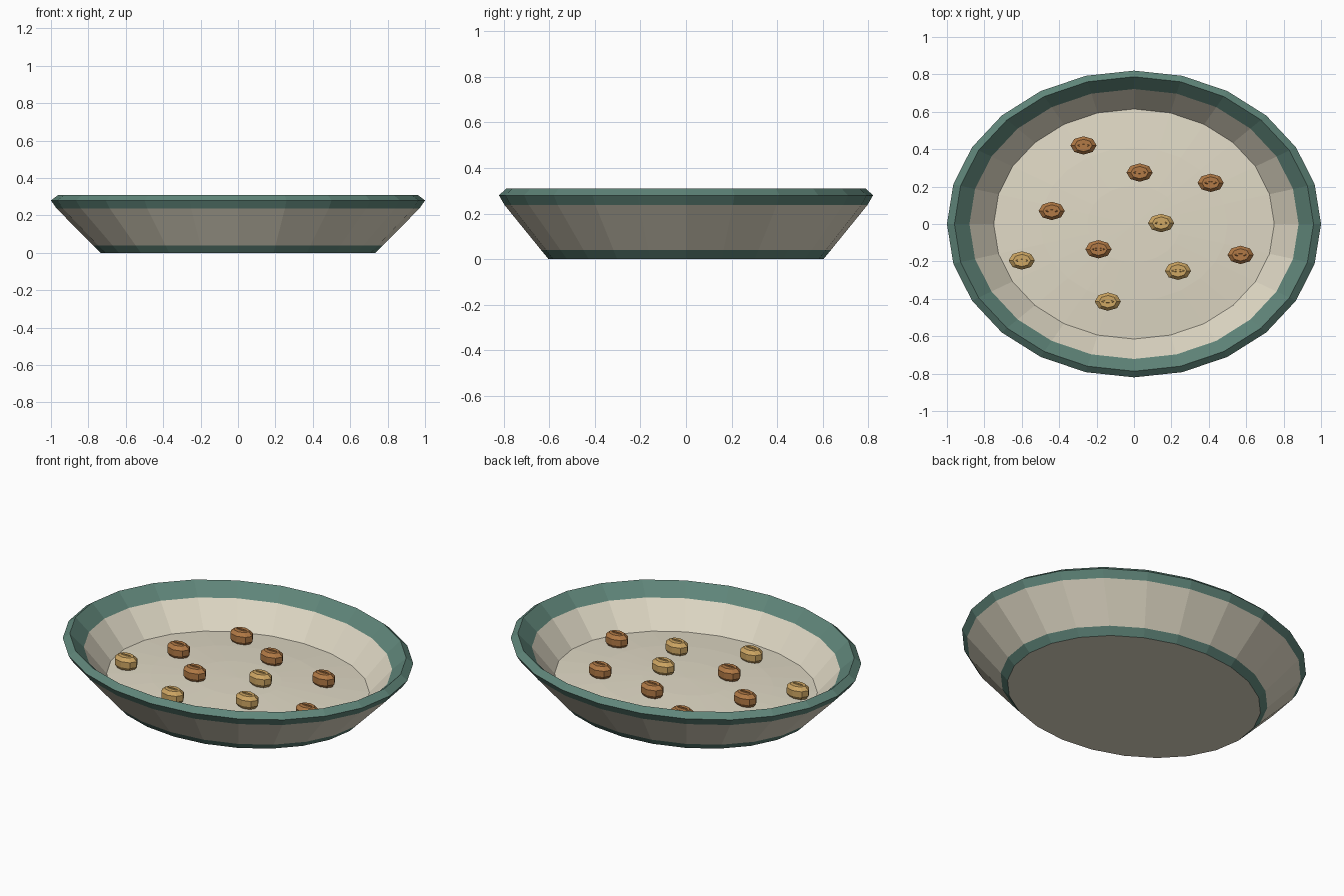
import bpy, bmesh, math

if "Cube" in bpy.data.objects:
    bpy.data.objects.remove(bpy.data.objects["Cube"])

SEG, OVAL = 24, 0.82


def mat(name, rgb):
    m = bpy.data.materials.new(name)
    m.diffuse_color = (*rgb, 1)
    m.use_nodes = True
    m.node_tree.nodes["Principled BSDF"].inputs["Base Color"].default_value = m.diffuse_color
    return m


cream = mat("cream", (0.753, 0.701, 0.565))
green = mat("dark green", (0.117, 0.238, 0.195))
brown = mat("toasted brown", (0.445, 0.195, 0.061))
tan = mat("golden tan", (0.62, 0.385, 0.125))


def lathe(name, rings, mats, seg, oval, bands=None, loc=(0, 0, 0)):
    """Stack oval rings (radius, z); radius 0 closes to a point, open ends are capped."""
    bm = bmesh.new()
    loops = []
    for r, z in rings:
        if r == 0:
            loops.append([bm.verts.new((0, 0, z))] * seg)
        else:
            loops.append([bm.verts.new((r * math.cos(2 * math.pi * i / seg),
                                        r * oval * math.sin(2 * math.pi * i / seg), z))
                          for i in range(seg)])
    for k, (a, b) in enumerate(zip(loops, loops[1:])):
        for i in range(seg):
            j = (i + 1) % seg
            vs = list(dict.fromkeys((a[i], a[j], b[j], b[i])))
            f = bm.faces.new(vs)
            f.material_index = bands[k] if bands else 0
    for (r, z), lp in ((rings[0], loops[0]), (rings[-1], loops[-1])):
        if r:
            bm.faces.new(lp)
    bmesh.ops.recalc_face_normals(bm, faces=bm.faces[:])
    me = bpy.data.meshes.new(name)
    bm.to_mesh(me)
    bm.free()
    for m in mats:
        me.materials.append(m)
    ob = bpy.data.objects.new(name, me)
    ob.location = loc
    bpy.context.collection.objects.link(ob)
    return ob


def floor_z(r2):
    return 0.12 - 0.055 * r2


# Dish: foot band, outer wall, rolled rim, inner wall and gently domed floor
lathe("dish",
      [(0.735, 0), (0.775, 0.04), (0.97, 0.237), (1.0, 0.28), (0.96, 0.31),
       (0.88, 0.236), (0.75, floor_z(0.5625)), (0.5, floor_z(0.25)),
       (0.25, floor_z(0.0625)), (0, floor_z(0))],
      [cream, green], SEG, OVAL, [1, 0, 1, 1, 1, 0, 0, 0, 0])

# Kibble pieces resting on the floor, each with a raised seam on top
pieces = [(-0.27, 0.42, brown), (0.03, 0.275, brown), (0.41, 0.22, brown),
          (-0.44, 0.07, brown), (0.145, 0.005, tan), (-0.19, -0.135, brown),
          (-0.60, -0.195, tan), (0.235, -0.25, tan), (0.57, -0.165, brown),
          (-0.14, -0.415, tan)]
for n, (x, y, m) in enumerate(pieces, 1):
    z = floor_z(x * x + (y / OVAL) ** 2) + 0.035
    lathe(f"kibble_{n}", [(0.052, -0.04), (0.07, -0.018), (0.07, 0.016), (0.047, 0.036)],
          [m], 8, 0.7, loc=(x, y, z))
    lathe(f"kibble_seam_{n}", [(0.036, 0.034), (0.03, 0.040)],
          [m], 8, 0.2, loc=(x, y, z))
